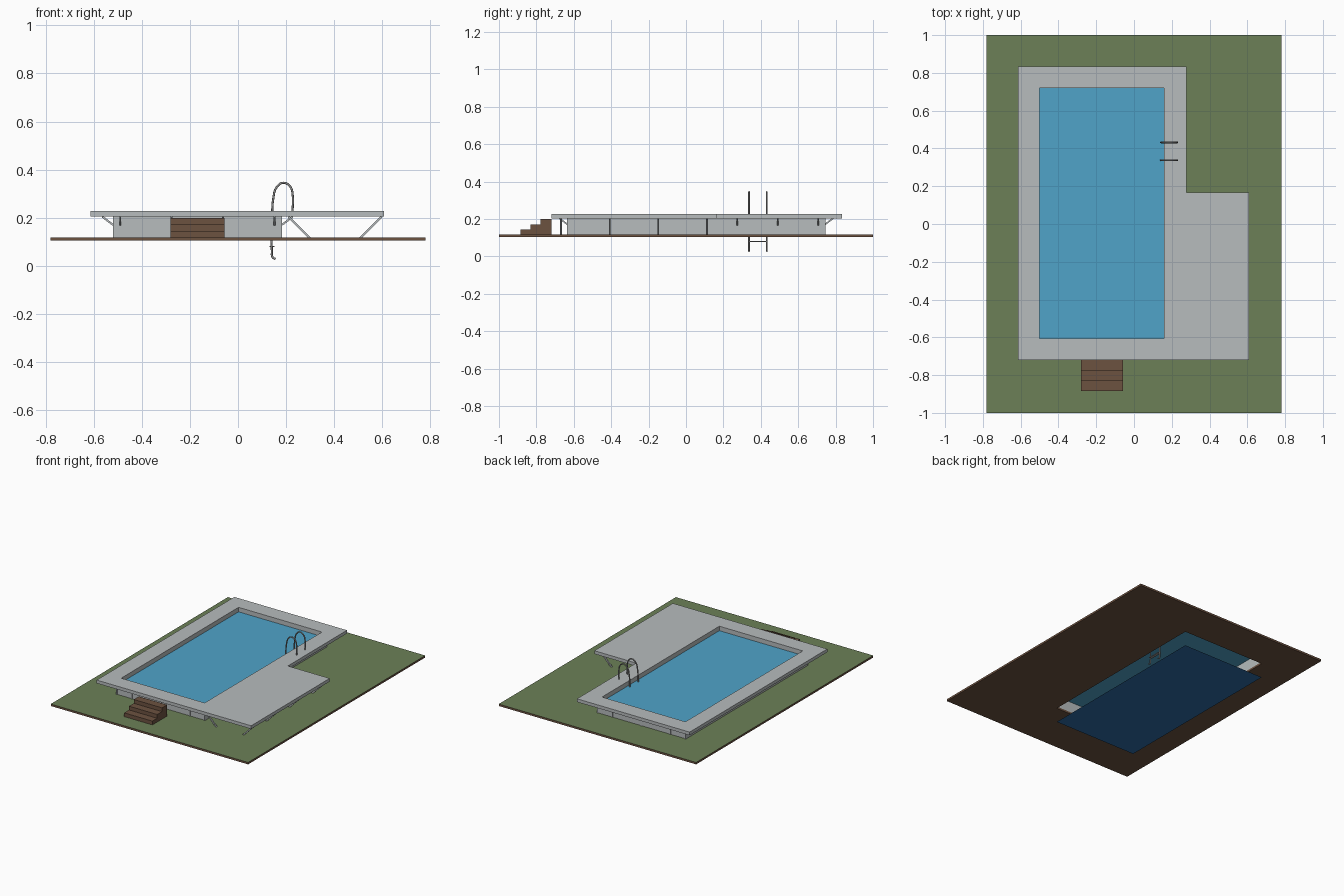
import bpy, bmesh
from mathutils import Vector, Matrix

cube = bpy.data.objects.get("Cube")
if cube:
    bpy.data.objects.remove(cube, do_unlink=True)


def material(name, rgb):
    lin = [(c / 255 / 12.92) if c < 10 else ((c / 255 + 0.055) / 1.055) ** 2.4 for c in rgb]
    m = bpy.data.materials.new(name)
    m.use_nodes = True
    m.diffuse_color = (*lin, 1)
    m.node_tree.nodes["Principled BSDF"].inputs["Base Color"].default_value = (*lin, 1)
    return m


concrete = material("pale grey concrete", (183, 188, 189))
grass = material("grass green", (108, 128, 87))
brown = material("earth and timber brown", (108, 82, 64))
water_blue = material("water blue", (80, 163, 201))
floor_blue = material("deep floor blue", (44, 108, 165))
steel = material("steel grey", (145, 145, 145))


def finish(name, bm, *mats):
    bmesh.ops.recalc_face_normals(bm, faces=bm.faces)
    mesh = bpy.data.meshes.new(name)
    bm.to_mesh(mesh)
    bm.free()
    for m in mats:
        mesh.materials.append(m)
    ob = bpy.data.objects.new(name, mesh)
    bpy.context.collection.objects.link(ob)
    return ob


def rect(x0, x1, y0, y1):
    return [(x0, y0), (x1, y0), (x1, y1), (x0, y1)]


def slab(name, loops, z0, z1, *mats):
    """Extrude an outline, with optional holes, from z0 to z1."""
    bm = bmesh.new()
    edges = []
    for loop in loops:
        vs = [bm.verts.new((x, y, z0)) for x, y in loop]
        edges += [bm.edges.new((vs[i - 1], vs[i])) for i in range(len(vs))]
    bmesh.ops.triangle_fill(bm, edges=edges, use_beauty=True)
    out = bmesh.ops.extrude_face_region(bm, geom=bm.faces[:], use_keep_orig=True)
    for g in out["geom"]:
        if isinstance(g, bmesh.types.BMVert):
            g.co.z = z1
    return finish(name, bm, *mats)


def sheet(name, loop, z, mat):
    bm = bmesh.new()
    bm.faces.new([bm.verts.new((x, y, z)) for x, y in loop])
    ob = finish(name, bm, mat)
    if ob.data.polygons[0].normal.z < 0:
        ob.data.flip_normals()
    return ob


def beam(bm, a, b, width=0.008):
    a, b = Vector(a), Vector(b)
    d = b - a
    turn = d.to_track_quat('Z', 'Y').to_matrix().to_4x4()
    bmesh.ops.create_cube(bm, size=1, matrix=Matrix.Translation((a + b) / 2) @ turn
                          @ Matrix.Diagonal((width, width, d.length, 1)))


GROUND, UNDER, TOP = 0.118, 0.204, 0.227
pool = rect(-0.5, 0.16, -0.605, 0.72)

# Lawn: earth slab with a grass top and the pool pit cut out
lawn = slab("lawn", [rect(-0.78, 0.78, -1, 1), pool], 0.104, GROUND, brown, grass)
for p in lawn.data.polygons:
    p.material_index = int(p.normal.z > 0.5)

# Pool shell, deck, water and floor
slab("pool_wall", [rect(-0.52, 0.183, -0.632, 0.742), pool], GROUND, UNDER, concrete)
deck_outline = [(-0.613, -0.72), (0.608, -0.72), (0.608, 0.167),
                (0.277, 0.167), (0.277, 0.835), (-0.613, 0.835)]
slab("deck", [deck_outline, pool], UNDER, TOP, concrete)
sheet("water", pool, 0.195, water_blue)
sheet("pool_floor", pool, 0, floor_blue)

# Panel ribs on the end walls
bm = bmesh.new()
for x in (-0.515, -0.396, -0.166, 0.063, 0.178):
    for y in (-0.632, 0.742):
        beam(bm, (x, y, GROUND), (x, y, UNDER), 0.007)
finish("wall_ribs", bm, concrete)

# Small diagonal brackets carrying the deck overhang
bm = bmesh.new()
for i in range(4):
    x = -0.49 + 0.214 * i
    for y, s in ((-0.632, -1), (0.742, 1)):
        beam(bm, (x, y, 0.17), (x, y + s * 0.045, UNDER))
for i in range(7):
    y = 0.706 - 0.216 * i
    beam(bm, (-0.52, y, 0.17), (-0.565, y, UNDER))
    if y > 0.167:
        beam(bm, (0.183, y, 0.17), (0.228, y, UNDER))
finish("deck_brackets", bm, concrete)

# Long struts under the wide side deck
bm = bmesh.new()
for i in range(4):
    y = -0.668 + 0.26 * i
    beam(bm, (0.302, y, GROUND - 0.006), (0.21, y, UNDER), 0.009)
    beam(bm, (0.505, y, GROUND - 0.006), (0.598, y, UNDER), 0.009)
finish("deck_struts", bm, concrete)

# Entry steps
for i in range(3):
    slab("step_%d" % (i + 1), [rect(-0.28, -0.057, -0.885 + 0.054 * i, -0.72)],
         GROUND + 0.027 * i, GROUND + 0.027 * (i + 1), brown)

# Ladder rails: arch over the deck edge, then down into the water
rail_path = [(0.227, TOP), (0.228, 0.29), (0.218, 0.328), (0.188, 0.345), (0.16, 0.325),
             (0.147, 0.28), (0.142, 0.2), (0.141, 0.06), (0.144, 0.035), (0.156, 0.028)]
for name, y in (("ladder_rail_front", 0.337), ("ladder_rail_back", 0.432)):
    cu = bpy.data.curves.new(name, 'CURVE')
    cu.dimensions = '3D'
    cu.bevel_depth = 0.0045
    cu.bevel_resolution = 2
    cu.resolution_u = 5
    cu.use_fill_caps = True
    sp = cu.splines.new('BEZIER')
    sp.bezier_points.add(len(rail_path) - 1)
    for bp, (x, z) in zip(sp.bezier_points, rail_path):
        bp.co = (x, y, z)
        bp.handle_left_type = bp.handle_right_type = 'AUTO'
    cu.materials.append(steel)
    bpy.context.collection.objects.link(bpy.data.objects.new(name, cu))

# Ladder treads
for i in range(2):
    z = 0.077 + 0.06 * i
    slab("ladder_tread_%d" % (i + 1), [rect(0.131, 0.151, 0.337, 0.432)], z, z + 0.005, steel)
